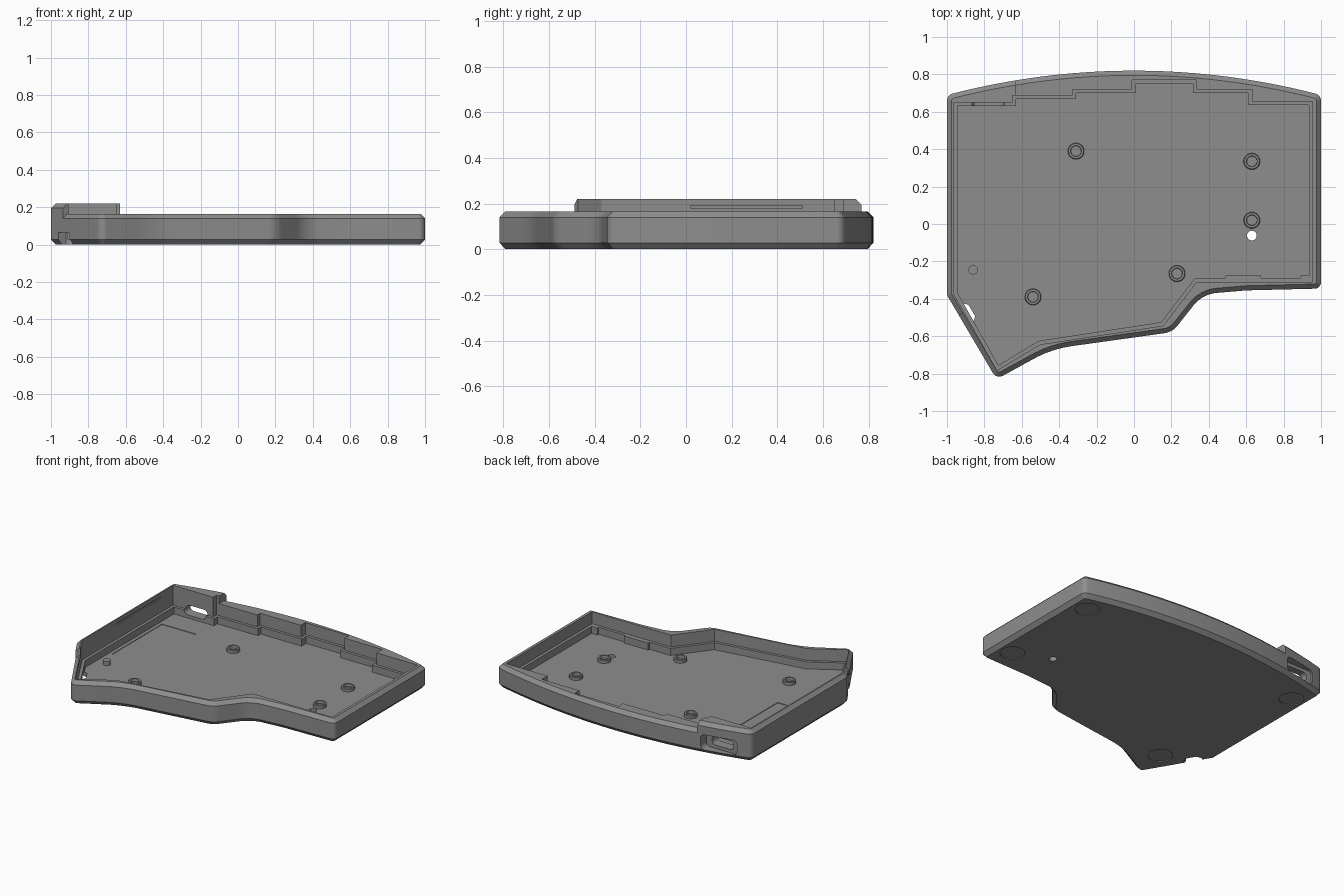
import bpy, bmesh, math
from mathutils import Vector, Matrix

if "Cube" in bpy.data.objects:
    bpy.data.objects.remove(bpy.data.objects["Cube"])

grey = bpy.data.materials.new("mid grey")
grey.diffuse_color = (0.27, 0.27, 0.27, 1)
grey.use_nodes = True
grey.node_tree.nodes["Principled BSDF"].inputs["Base Color"].default_value = grey.diffuse_color


def fillet(corners, seg=10):
    """Round each (x, y, radius) corner of a closed polygon."""
    out, n = [], len(corners)
    for i, (x, y, r) in enumerate(corners):
        p = Vector((x, y))
        if r == 0:
            out.append(p)
            continue
        a = (Vector(corners[i - 1][:2]) - p).normalized()
        b = (Vector(corners[(i + 1) % n][:2]) - p).normalized()
        half = a.angle(b) / 2
        c = p + (a + b).normalized() * (r / math.sin(half))
        s, e = p + a * (r / math.tan(half)) - c, p + b * (r / math.tan(half)) - c
        turn = math.atan2(s.x * e.y - s.y * e.x, s.dot(e))
        out += [c + Matrix.Rotation(turn * k / seg, 2) @ s for k in range(seg + 1)]
    return out


def inset(pts, d):
    """Move a counter-clockwise polygon inwards by d with mitred corners."""
    out, n = [], len(pts)
    for i, p in enumerate(pts):
        u, v = (p - pts[i - 1]).normalized(), (pts[(i + 1) % n] - p).normalized()
        nu, nv = Vector((-u.y, u.x)), Vector((-v.y, v.x))
        out.append(p + (nu + nv) * (d / (1 + nu.dot(nv))))
    return out


def loft(name, layers):
    """Solid from stacked (polygon, z) layers."""
    bm = bmesh.new()
    rings = [[bm.verts.new((p[0], p[1], z)) for p in pts] for pts, z in layers]
    for lo, hi in zip(rings, rings[1:]):
        for i in range(len(lo)):
            j = (i + 1) % len(lo)
            bm.faces.new((lo[i], lo[j], hi[j], hi[i]))
    bm.faces.new(rings[0][::-1])
    bm.faces.new(rings[-1])
    bmesh.ops.recalc_face_normals(bm, faces=bm.faces)
    me = bpy.data.meshes.new(name)
    bm.to_mesh(me)
    bm.free()
    me.materials.append(grey)
    ob = bpy.data.objects.new(name, me)
    bpy.context.collection.objects.link(ob)
    return ob


def rect(x0, x1, y0, y1):
    return [Vector(p) for p in ((x0, y0), (x1, y0), (x1, y1), (x0, y1))]


def disc(x, y, r, n=32):
    return [Vector((x + r * math.cos(2 * math.pi * k / n), y + r * math.sin(2 * math.pi * k / n)))
            for k in range(n)]


def combine(ob, other, op):
    """Apply a boolean and remove the helper."""
    m = ob.modifiers.new(op, 'BOOLEAN')
    m.operation, m.solver, m.object = op, 'EXACT', other
    bpy.context.view_layer.objects.active = ob
    bpy.ops.object.modifier_apply(modifier=m.name)
    bpy.data.objects.remove(other)


def cut(pts, z0, z1):
    combine(case, loft("cutter", [(pts, z0), (pts, z1)]), 'DIFFERENCE')


def cut_slot(x0, x1, z0, z1, y0, y1, r):
    """Rounded slot running along y."""
    pts = fillet([(x0, z0, r), (x1, z0, r), (x1, z1, r), (x0, z1, r)], 6)
    ob = loft("cutter", [(pts, -y1), (pts, -y0)])
    ob.data.transform(Matrix.Rotation(math.pi / 2, 4, 'X'))
    combine(case, ob, 'DIFFERENCE')


# Outer outline: straight sides, bowed back, waved front
arc = [(x / 12, 0.82 - 0.13 * (x / 12) ** 2, 0) for x in range(11, -12, -1)]
outline = fillet([(1, -0.345, 0.035), (1, 0.69, 0.04)] + arc +
                 [(-1, 0.69, 0.04), (-1, -0.38, 0.04), (-0.735, -0.83, 0.04),
                  (-0.44, -0.668, 0.6), (0.205, -0.578, 0.11), (0.366, -0.375, 0.18),
                  (0.6, -0.355, 0.6)])
rim = inset(outline, 0.025)

# Case body with chamfered top and bottom edges
case = loft("case", [(rim, 0), (outline, 0.028), (outline, 0.14), (rim, 0.165)])

# Raised wall along the left side and back left corner
raised = loft("raised_wall", [(outline, 0.1), (outline, 0.195), (rim, 0.22)])
mask = [Vector(p) for p in ((-1.11, -0.59), (-0.8, -0.41), (-0.8, 0.5),
                            (-0.63, 0.5), (-0.63, 0.9), (-1.11, 0.9))]
combine(raised, loft("mask", [(mask, 0.05), (mask, 0.3)]), 'INTERSECT')
combine(case, raised, 'UNION')

# Stepped cavity: narrow below, slightly wider above the ledge
cavity = [Vector(p) for p in (
    (0.935, -0.29), (0.935, 0.635), (0.61, 0.635), (0.61, 0.70), (0.315, 0.70), (0.315, 0.75),
    (0.01, 0.75), (0.01, 0.70), (-0.31, 0.70), (-0.31, 0.668), (-0.63, 0.668), (-0.63, 0.63),
    (-0.945, 0.63), (-0.945, -0.365), (-0.725, -0.755), (-0.51, -0.625),
    (0.145, -0.525), (0.325, -0.29))]
cut(cavity, 0.03, 0.5)
cut(inset(cavity, -0.02), 0.08, 0.51)

# Shallow floor recess, pocket for round feet, reset hole
cut(rect(-0.92, -0.65, -0.1, 0.46), 0.026, 0.06)
for x, y in ((0.87, 0.57), (0.88, -0.17), (-0.88, 0.53), (-0.70, -0.57)):
    cut(disc(x, y, 0.08), -0.02, 0.006)
cut(disc(0.63, -0.062, 0.026), -0.02, 0.06)

# Plug opening in the back wall with a wider outside pocket
cut_slot(-0.90, -0.65, 0.028, 0.135, 0.70, 0.95, 0.03)
cut_slot(-0.865, -0.695, 0.052, 0.112, 0.6, 0.75, 0.028)

# Long groove on the inside of the raised wall
cut(rect(-0.975, -0.93, 0.02, 0.51), 0.18, 0.192)

# Notch through the slanted left wall and the floor beside it
along, inward = Vector((0.508, -0.861)), Vector((0.861, 0.508))
c = Vector((-0.932, -0.50))
notch = [c + along * a + inward * b for a, b in
         ((-0.06, -0.06), (0.06, -0.06), (0.06, 0.05), (0.035, 0.075), (-0.035, 0.075), (-0.06, 0.05))]
cut(notch, -0.02, 0.065)

# Screw bosses with a countersunk top
for i, (x, y) in enumerate(((-0.31, 0.39), (0.63, 0.335), (0.63, 0.02), (0.23, -0.265), (-0.54, -0.39))):
    loft("screw_boss_%d" % (i + 1), [(disc(x, y, 0.044), 0.028), (disc(x, y, 0.044), 0.05),
                                     (disc(x, y, 0.04), 0.054), (disc(x, y, 0.029), 0.054),
                                     (disc(x, y, 0.027), 0.036)])

# Locating peg and small support tabs
loft("peg", [(disc(-0.86, -0.245, 0.025), 0.028), (disc(-0.86, -0.245, 0.025), 0.06)])
for i, r in enumerate(((0.49, 0.68, -0.295, -0.275), (0.89, 0.94, -0.295, -0.275))):
    loft("support_tab_%d" % (i + 1), [(rect(*r), 0.028), (rect(*r), 0.08)])

# Smooth curved walls, keep crisp edges
for ob in list(bpy.context.scene.objects):
    bpy.ops.object.select_all(action='DESELECT')
    ob.select_set(True)
    bpy.context.view_layer.objects.active = ob
    bpy.ops.object.shade_smooth_by_angle(angle=math.radians(25))
